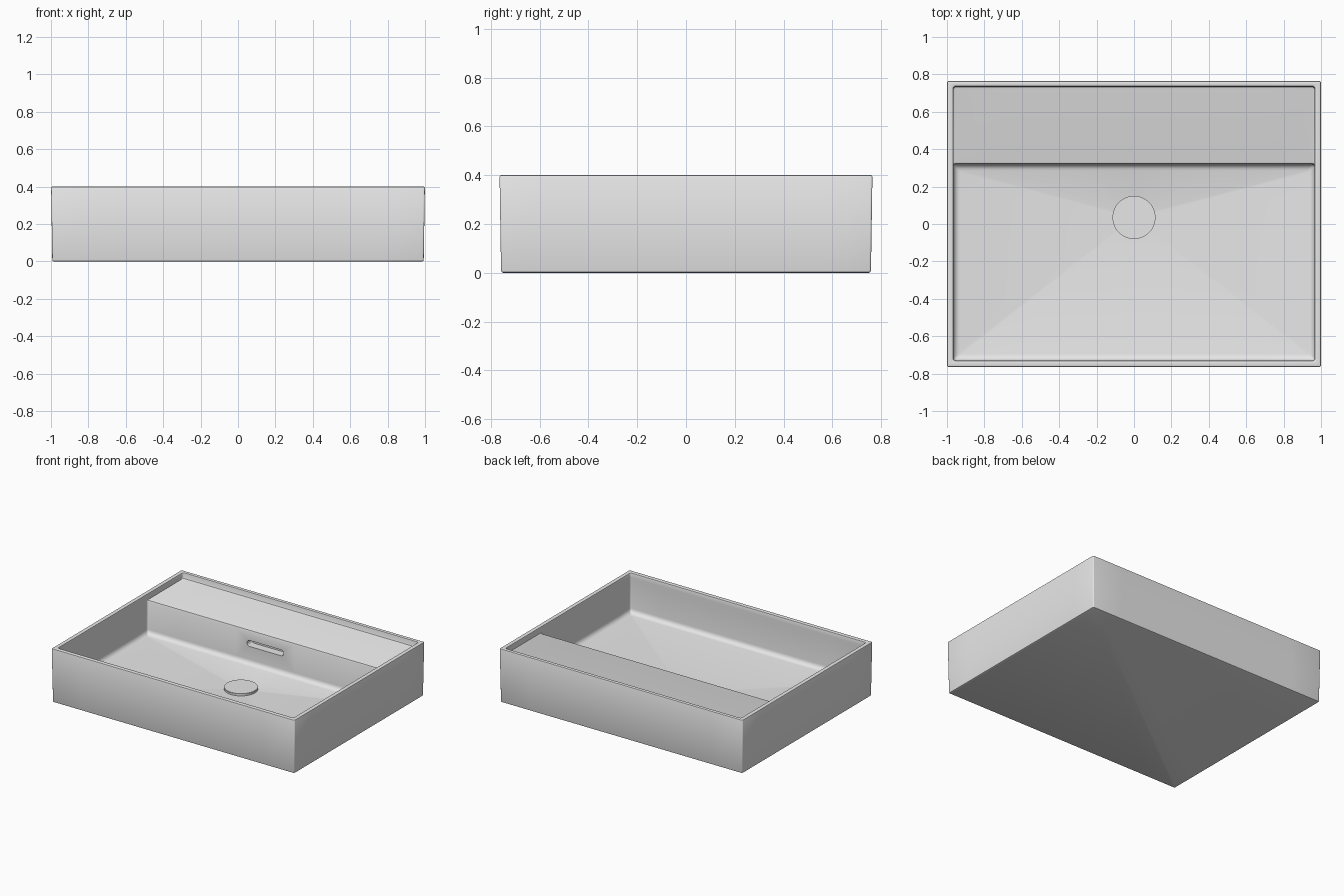
import bpy, bmesh, math
from mathutils import Vector

cube = bpy.data.objects.get("Cube")
if cube:
    bpy.data.objects.remove(cube, do_unlink=True)

ceramic = bpy.data.materials.new("grey ceramic")
ceramic.use_nodes = True
ceramic.diffuse_color = (0.8, 0.8, 0.8, 1)
ceramic.node_tree.nodes["Principled BSDF"].inputs["Base Color"].default_value = (0.8, 0.8, 0.8, 1)

ARC, SIDE = 4, 8          # segments per corner and per straight side
DRAIN = Vector((0, 0.035, 0.062))


def rounded_rect(hx, front, back, z, r):
    """Closed ring, counter-clockwise from the front right corner."""
    pts = []
    corners = [(hx - r, front + r, -90), (hx - r, back - r, 0),
               (-hx + r, back - r, 90), (-hx + r, front + r, 180)]
    for i, (cx, cy, start) in enumerate(corners):
        for k in range(ARC + 1):
            a = math.radians(start + 90 * k / ARC)
            pts.append(Vector((cx + r * math.cos(a), cy + r * math.sin(a), z)))
        nx, ny, ns = corners[(i + 1) % 4]
        a = math.radians(ns)
        end = Vector((nx + r * math.cos(a), ny + r * math.sin(a), z))
        begin = pts[-1]
        pts += [begin.lerp(end, k / SIDE) for k in range(1, SIDE)]
    return pts


def circle(centre, r, like):
    """Ring around a centre, with each point facing its partner in another ring."""
    ring = []
    for p in like:
        d = p - centre
        d.z = 0
        ring.append(centre + d.normalized() * r)
    return ring


def finish(name, bm):
    bmesh.ops.recalc_face_normals(bm, faces=bm.faces)
    mesh = bpy.data.meshes.new(name)
    bm.to_mesh(mesh)
    bm.free()
    mesh.materials.append(ceramic)
    obj = bpy.data.objects.new(name, mesh)
    bpy.context.collection.objects.link(obj)
    return obj


def loft(name, rings):
    bm = bmesh.new()
    rows = [[bm.verts.new(p) for p in ring] for ring in rings]
    n = len(rows[0])
    for a, b in zip(rows, rows[1:]):
        for i in range(n):
            j = (i + 1) % n
            bm.faces.new((a[i], a[j], b[j], b[i]))
    bm.faces.new(rows[0])
    bm.faces.new(rows[-1])
    return finish(name, bm)


def smooth(obj):
    bpy.ops.object.select_all(action='DESELECT')
    obj.select_set(True)
    bpy.context.view_layer.objects.active = obj
    bpy.ops.object.shade_smooth_by_angle(angle=math.radians(35))


# Outer shell, slightly tapered, and the rim
rings = [rounded_rect(hx, -hx + 0.235, hx - 0.235, z, 0.008) for hx, z in
         [(0.985, 0), (0.991, 0.003), (0.993, 0.01), (0.999, 0.393), (0.997, 0.398), (0.992, 0.4)]]

# Inside: wall down to the shelf, shelf, basin wall, rounded foot
IN, FRONT, BACK, EDGE = 0.966, -0.73, 0.736, 0.32
for hx, front, back, z, r in [
        (IN + 0.008, FRONT - 0.008, BACK + 0.008, 0.4, 0.02),
        (IN + 0.002, FRONT - 0.002, BACK + 0.002, 0.398, 0.015),
        (IN, FRONT, BACK, 0.392, 0.014),
        (IN, FRONT, BACK, 0.367, 0.014),
        (IN, FRONT, BACK - 0.004, 0.359, 0.014),
        (IN, FRONT, BACK - 0.012, 0.356, 0.014),
        (IN, FRONT, EDGE + 0.013, 0.355, 0.014),
        (IN, FRONT, EDGE + 0.004, 0.351, 0.014),
        (IN, FRONT, EDGE, 0.342, 0.014)]:
    rings.append(rounded_rect(hx, front, back, z, r))
FOOT = 0.035
for k in range(6):
    a = math.radians(18 * k)
    inset = FOOT * (1 - math.cos(a))
    rings.append(rounded_rect(IN - inset, FRONT + inset, EDGE - inset,
                              0.137 - FOOT * math.sin(a), 0.014))

# Floor falling to the drain
rings.append(circle(DRAIN, 0.112, rings[-1]))
basin = loft("basin", rings)

# Overflow slot in the shelf wall
slot_bm = bmesh.new()
outline = []
for side in (1, -1):
    for k in range(13):
        a = math.radians(-90 + 15 * k) if side > 0 else math.radians(90 + 15 * k)
        outline.append((side * 0.128 + 0.022 * math.cos(a), 0.255 + 0.022 * math.sin(a)))
face = slot_bm.faces.new([slot_bm.verts.new((x, 0.28, z)) for x, z in outline])
out = bmesh.ops.extrude_face_region(slot_bm, geom=[face])
bmesh.ops.translate(slot_bm, vec=(0, 0.1, 0),
                    verts=[v for v in out["geom"] if isinstance(v, bmesh.types.BMVert)])
cutter = finish("slot_cutter", slot_bm)
cutter.hide_render = True
cut = basin.modifiers.new("overflow slot", 'BOOLEAN')
cut.operation = 'DIFFERENCE'
cut.solver = 'EXACT'
cut.object = cutter
smooth(basin)
bpy.ops.object.modifier_apply(modifier=cut.name)
bpy.data.objects.remove(cutter, do_unlink=True)
smooth(basin)

# Drain cover
bm = bmesh.new()
bmesh.ops.create_cone(bm, cap_ends=True, segments=48, radius1=0.115, radius2=0.115, depth=0.03)
bmesh.ops.translate(bm, verts=bm.verts, vec=(0, DRAIN.y, 0.063))
rim = [e for e in bm.edges if all(v.co.z > 0.07 for v in e.verts)]
bmesh.ops.bevel(bm, geom=rim, offset=0.003, segments=2, affect='EDGES')
smooth(finish("drain_cover", bm))
